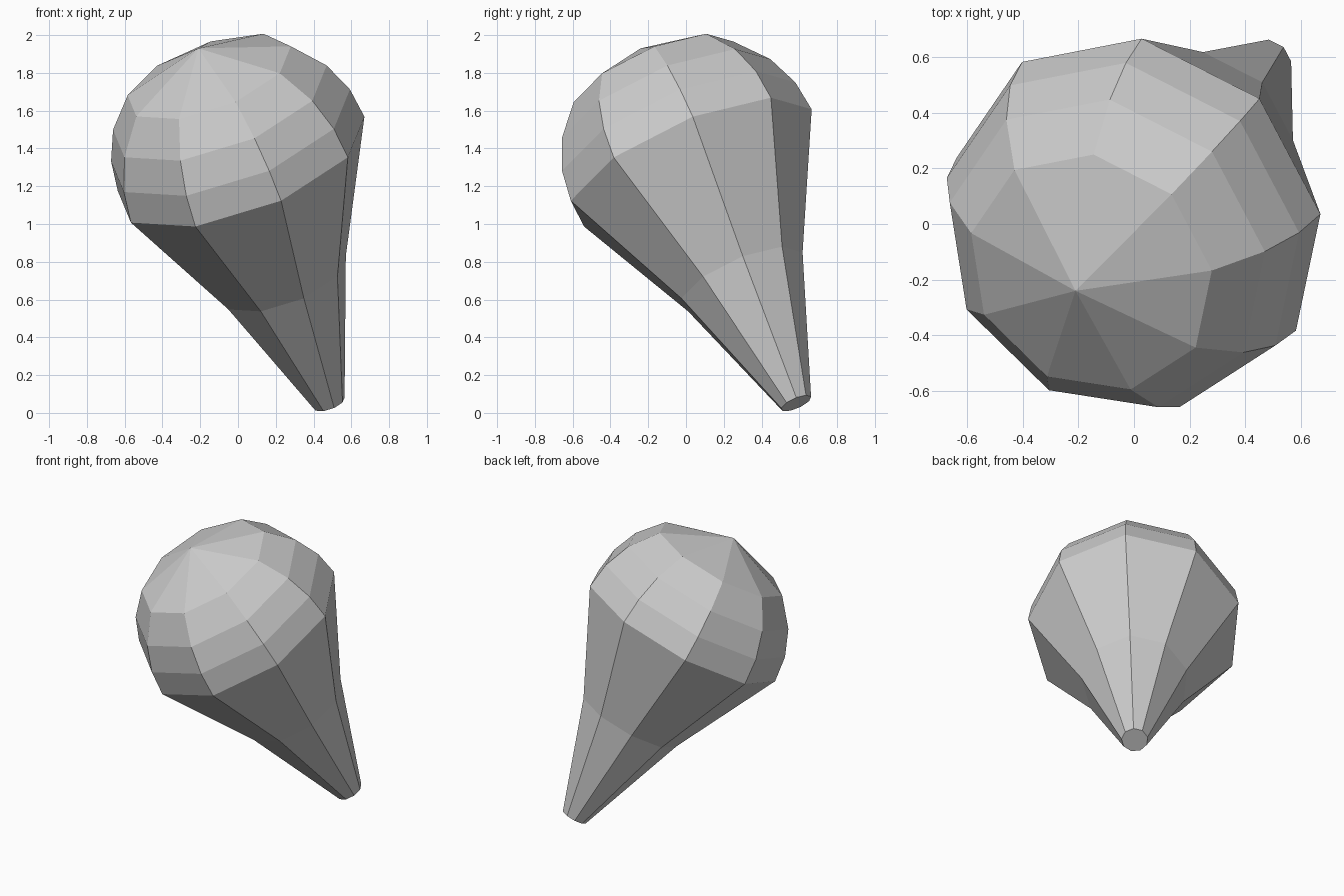
import bpy, bmesh
from math import sin, cos, radians, sqrt
from mathutils import Vector

if "Cube" in bpy.data.objects:
    bpy.data.objects.remove(bpy.data.objects["Cube"])

SIDES = 9
R = 0.70                                   # radius of the domed head
APEX = Vector((-0.21, -0.24, 1.93))        # pole of the dome
AXIS = Vector((-0.32, -0.38, 0.868)).normalized()
V = Vector((0, 0, 1)).cross(-AXIS).normalized()
U = V.cross(AXIS).normalized()             # points towards the tip, uphill side

# profile (distance from apex, radius): dome rings, then neck and tip
profile = [(t, sqrt(2 * R * t - t * t)) for t in (0.175, 0.35, 0.525, 0.70)]
profile += [(1.41, 0.352), (2.165, 0.087)]

bm = bmesh.new()
pole = bm.verts.new(APEX)
rings = []
for t, r in profile:
    angles = [radians(-5 + 360 / SIDES * k) for k in range(SIDES)]
    rings.append([bm.verts.new(APEX - AXIS * t + U * (r * cos(a)) + V * (r * sin(a)))
                  for a in angles])

# dome fan, side bands and flat end
for i in range(SIDES):
    j = (i + 1) % SIDES
    bm.faces.new((pole, rings[0][i], rings[0][j]))
    for a, b in zip(rings, rings[1:]):
        bm.faces.new((a[i], b[i], b[j], a[j]))
bm.faces.new(rings[-1])
bmesh.ops.recalc_face_normals(bm, faces=bm.faces)

mesh = bpy.data.meshes.new("tapered_club")
bm.to_mesh(mesh)
bm.free()
bpy.context.collection.objects.link(bpy.data.objects.new("tapered_club", mesh))
